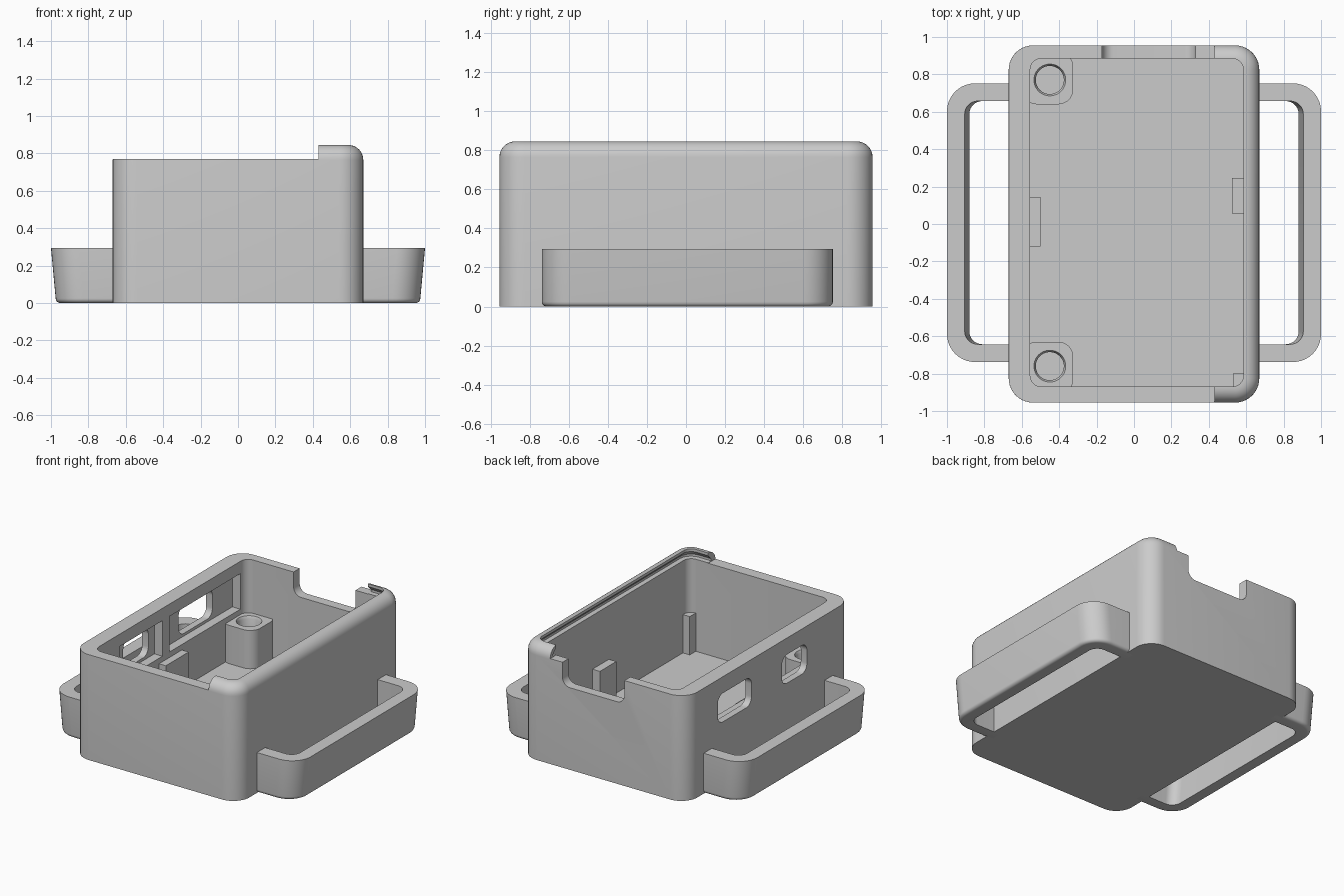
import bpy, bmesh
from math import sin, cos, pi

old = bpy.data.objects.get("Cube")
if old:
    bpy.data.objects.remove(old, do_unlink=True)

GREY = (0.6, 0.6, 0.6, 1)
grey = bpy.data.materials.new("light_grey_plastic")
grey.use_nodes = True
grey.diffuse_color = GREY
grey.node_tree.nodes["Principled BSDF"].inputs["Base Color"].default_value = GREY


def outline(x0, x1, y0, y1, r):
    """Rounded rectangle, anticlockwise; plain corners when r is zero."""
    n = 10 if r > 0 else 0
    centres = ((x1 - r, y1 - r), (x0 + r, y1 - r), (x0 + r, y0 + r), (x1 - r, y0 + r))
    pts = []
    for k, (cx, cy) in enumerate(centres):
        for i in range(n + 1):
            a = pi / 2 * (k + (i / n if n else 0))
            pts.append((cx + r * cos(a), cy + r * sin(a)))
    return pts


def loft(name, rings, axis="z"):
    """Solid through rounded rectangles (u0, u1, v0, v1, radius, height along axis)."""
    place = {"z": lambda u, v, w: (u, v, w),
             "x": lambda u, v, w: (w, u, v),
             "y": lambda u, v, w: (u, w, v)}[axis]
    bm = bmesh.new()
    loops = [[bm.verts.new(place(u, v, ring[-1])) for u, v in outline(*ring[:-1])]
             for ring in rings]
    for a, b in zip(loops, loops[1:]):
        for i in range(len(a)):
            j = (i + 1) % len(a)
            bm.faces.new((a[i], a[j], b[j], b[i]))
    bm.faces.new(loops[0][::-1])
    bm.faces.new(loops[-1])
    bmesh.ops.recalc_face_normals(bm, faces=bm.faces)
    mesh = bpy.data.meshes.new(name)
    bm.to_mesh(mesh)
    bm.free()
    mesh.materials.append(grey)
    obj = bpy.data.objects.new(name, mesh)
    bpy.context.collection.objects.link(obj)
    return obj


def prism(name, rect, r, lo, hi, axis="z"):
    return loft(name, [(*rect, r, lo), (*rect, r, hi)], axis)


def activate(obj):
    bpy.ops.object.select_all(action="DESELECT")
    obj.select_set(True)
    bpy.context.view_layer.objects.active = obj


def cut(obj, cutter):
    activate(obj)
    mod = obj.modifiers.new("cut", "BOOLEAN")
    mod.operation, mod.solver, mod.object = "DIFFERENCE", "EXACT", cutter
    bpy.ops.object.modifier_apply(modifier=mod.name)
    bpy.data.objects.remove(cutter, do_unlink=True)


def smooth(obj):
    activate(obj)
    bpy.ops.object.shade_smooth_by_angle(angle=pi / 6)


def inset(rect, d):
    x0, x1, y0, y1 = rect
    return (x0 + d, x1 - d, y0 + d, y1 - d)


RIM, TOP, FLOOR, POST = 0.77, 0.845, 0.1, 0.38

# Case shell with a rounded upper edge
outer, fillet = (-0.67, 0.67, -0.955, 0.955), 0.08
rings = [(*outer, 0.13, 0)]
for i in range(9):
    a = pi / 2 * i / 8
    d = fillet * (1 - cos(a))
    rings.append((*inset(outer, d), 0.13 - d, TOP - fillet + fillet * sin(a)))
case = loft("case", rings)

# Lower the rim everywhere except for the lip along the left side
cut(case, prism("rim_cutter", (-1, 0.43, -1.2, 1.2), 0, RIM, 1))

# Cavity, with an undercut groove beneath the lip
inner = (-0.555, 0.585, -0.87, 0.885)
groove = inset(inner, -0.035)
cut(case, loft("cavity_cutter", [(*inner, 0.06, FLOOR), (*inner, 0.06, RIM + 0.003),
                                 (*groove, 0.09, RIM + 0.004), (*groove, 0.09, RIM + 0.02),
                                 (*inner, 0.06, TOP - 0.02), (*inner, 0.06, 1)]))

# Notch in the back wall
cut(case, prism("notch_cutter", (-0.17, 0.33, 0.6, 1.1), 0.06, 0.8, 1.1, "y"))

# Windows in the right wall and the shallow recesses behind them
for window, recess in (((0.2, 0.59), (0, 0.82)), ((-0.44, -0.15), (-0.57, -0.08))):
    cut(case, prism("recess_cutter", (*recess, 0.42, 0.68), 0, -0.62, -0.5, "x"))
    cut(case, prism("window_cutter", (*window, 0.44, 0.65), 0.06, -0.8, -0.58, "x"))
smooth(case)

# Screw bosses in the two right corners
for name, y0, y1, hole in (("back_boss", 0.64, 0.92, 0.77), ("front_boss", -0.91, -0.63, -0.76)):
    boss = prism(name, (-0.6, -0.325, y0, y1), 0.08, FLOOR - 0.02, POST)
    bore = [(-0.45 - r, -0.45 + r, hole - r, hole + r, r - 0.0005, z)
            for r, z in ((0.075, 0.14), (0.075, POST - 0.02), (0.085, POST), (0.085, POST + 0.1))]
    cut(boss, loft("bore_cutter", bore))
    smooth(boss)

# Board supports against the walls
for name, rect in (("right_support", (-0.58, -0.5, -0.12, 0.145)),
                   ("left_support", (0.525, 0.6, 0.055, 0.245)),
                   ("corner_support", (0.53, 0.6, -0.89, -0.8))):
    prism(name, rect, 0, FLOOR - 0.02, POST)

# Strap loops on both sides: outer walls lean outwards, lower edge is rounded
LOOP = 0.295
for name, side in (("left_strap_loop", 1), ("right_strap_loop", -1)):
    def loop_rect(reach, y0, y1):
        return (*sorted((side * 0.62, side * reach)), y0, y1)

    def full_rect(reach, y0, y1):
        return (-reach, reach, y0, y1)

    rings = []
    for i in range(6):
        a = pi / 2 * i / 5
        d, z = 0.025 * (1 - sin(a)), 0.025 * (1 - cos(a))
        rings.append((*full_rect(0.975 - d, -0.738 + d, 0.752 - d), 0.15 - d, z))
    rings.append((*full_rect(1, -0.738, 0.752), 0.15, LOOP))
    strap = loft(name, rings)
    cut(strap, loft("opening_cutter", [(*full_rect(0.88, -0.643, 0.657), 0.07, -0.01),
                                       (*full_rect(0.906, -0.643, 0.657), 0.07, LOOP + 0.01)]))
    cut(strap, prism("half_cutter", (*sorted((side * 0.62, -side * 1.2)), -1, 1), 0, -0.1, 0.5))
    smooth(strap)
